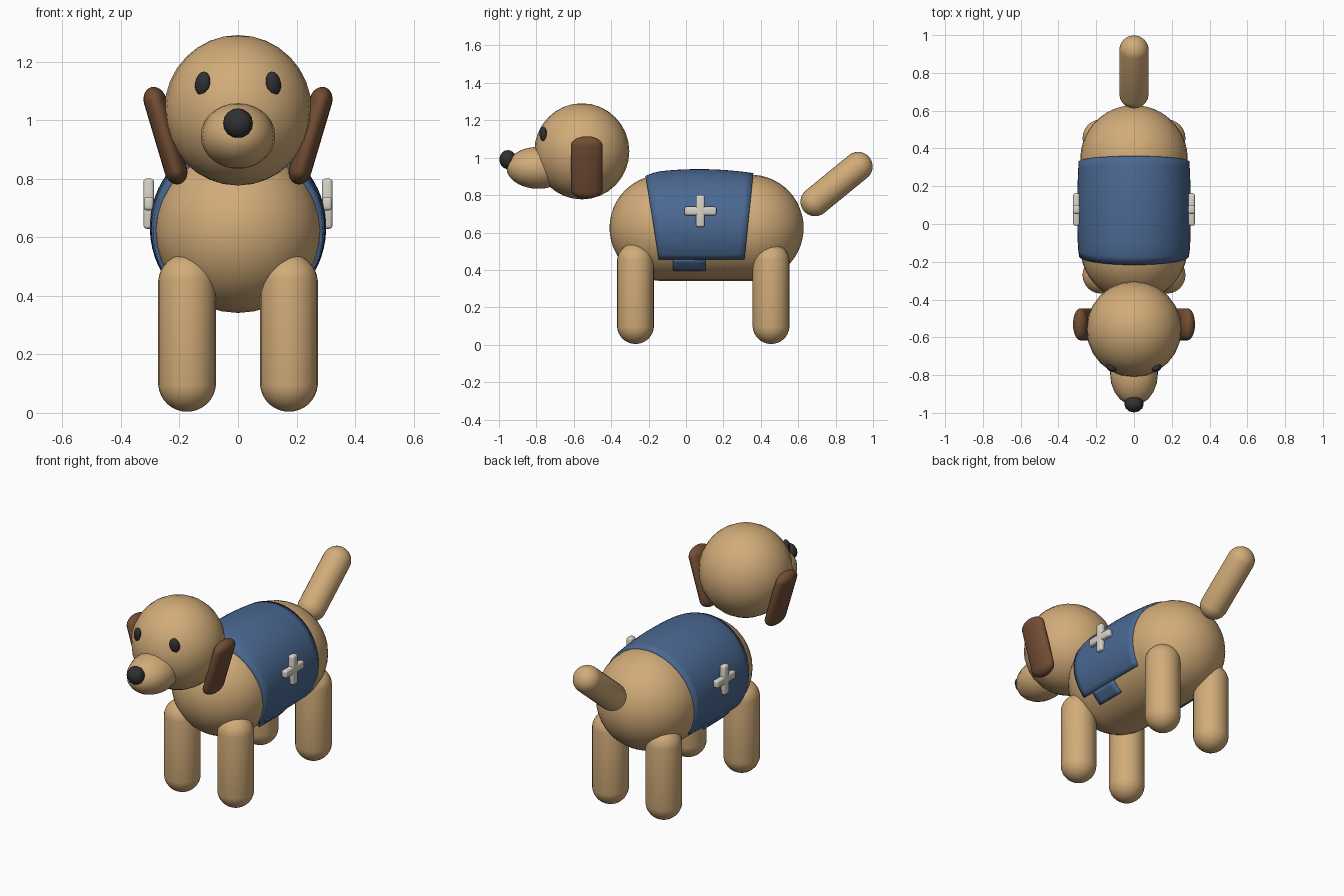
import bpy, bmesh, math
from mathutils import Vector, Matrix

if "Cube" in bpy.data.objects:
    bpy.data.objects.remove(bpy.data.objects["Cube"])


def material(name, rgb):
    m = bpy.data.materials.new(name)
    m.diffuse_color = (*rgb, 1)
    m.use_nodes = True
    m.node_tree.nodes["Principled BSDF"].inputs["Base Color"].default_value = m.diffuse_color
    return m


FUR = material("tan_fur", (0.64, 0.41, 0.19))
BROWN = material("brown_ear", (0.17, 0.075, 0.035))
DARK = material("dark", (0.03, 0.03, 0.033))
BLUE = material("blue_cloth", (0.07, 0.14, 0.29))
WHITE = material("off_white", (0.68, 0.66, 0.58))


def finish(name, bm, mat, angle=40):
    bmesh.ops.recalc_face_normals(bm, faces=bm.faces)
    me = bpy.data.meshes.new(name)
    bm.to_mesh(me)
    bm.free()
    ob = bpy.data.objects.new(name, me)
    bpy.context.collection.objects.link(ob)
    me.materials.append(mat)
    bpy.ops.object.select_all(action='DESELECT')
    ob.select_set(True)
    bpy.context.view_layer.objects.active = ob
    bpy.ops.object.shade_smooth_by_angle(angle=math.radians(angle))
    return ob


def capsule(name, p0, p1, radii, mat, seg=24, rings=17):
    """Domed rod between two dome centres; radii are across x, across y, dome height."""
    p0, p1 = Vector(p0), Vector(p1)
    axis = p1 - p0
    bm = bmesh.new()
    bmesh.ops.create_uvsphere(bm, u_segments=seg, v_segments=rings, radius=1)
    for v in bm.verts:
        side = math.copysign(axis.length / 2, v.co.z)
        v.co = (v.co.x * radii[0], v.co.y * radii[1], v.co.z * radii[2] + side)
    z = axis.normalized()
    x = Vector((1, 0, 0))
    x = (x - z * x.dot(z)).normalized()
    rot = Matrix((x, z.cross(x), z)).transposed().to_4x4()
    bm.transform(Matrix.Translation((p0 + p1) / 2) @ rot)
    return finish(name, bm, mat)


def ball(name, centre, radii, mat, seg=20, rings=14, tilt=(0, 0)):
    bm = bmesh.new()
    bmesh.ops.create_uvsphere(bm, u_segments=seg, v_segments=rings, radius=1)
    bm.transform(Matrix.Translation(centre) @ Matrix.Rotation(tilt[0], 4, 'Z')
                 @ Matrix.Rotation(tilt[1], 4, 'Y') @ Matrix.Diagonal((*radii, 1)))
    return finish(name, bm, mat)


# Body and tail
R, ZC, Y0, Y1 = 0.284, 0.625, -0.125, 0.345
capsule("body", (0, Y0, ZC), (0, Y1, ZC), (R, R, R), FUR, 32, 25)
capsule("tail", (0, 0.69, 0.765), (0, 0.92, 0.953), (0.078,) * 3, FUR)

# Head, muzzle and nose
ball("head", (0, -0.557, 1.034), (0.252, 0.254, 0.257), FUR, 24, 16)
ball("muzzle", (0, -0.79, 0.946), (0.127, 0.17, 0.112), FUR)
ball("nose", (0, -0.953, 0.99), (0.051, 0.045, 0.051), DARK, 12, 8)


# Vest: a sheet hugging the body
def vest_point(t, y):
    d = max(Y0 - y, y - Y1, 0)
    body_r = math.sqrt(R * R - d * d)
    s = math.sin(t)
    bulge = 0.010 + (0.013 if s > 0 else 0.006) * s
    r = body_r + 0.007 + bulge * max(0, 1 - ((y - 0.07) / 0.3) ** 2)
    return Vector((r * math.cos(t), y, ZC + r * s))


def vest_patch(name, a0, a1, rows, front, back, cols=14):
    bm = bmesh.new()
    grid = []
    for i in range(rows + 1):
        t = math.radians(a0 + (a1 - a0) * i / rows)
        f, b = front(math.sin(t)), back(math.sin(t))
        grid.append([bm.verts.new(vest_point(t, f + (b - f) * j / cols))
                     for j in range(cols + 1)])
    for r0, r1 in zip(grid, grid[1:]):
        for j in range(cols):
            bm.faces.new((r0[j], r0[j + 1], r1[j + 1], r1[j]))
    ob = finish(name, bm, BLUE)
    solid = ob.modifiers.new("thickness", 'SOLIDIFY')
    solid.thickness = 0.02
    # the lining always lies inside the outer sheet
    mid = ob.data.polygons[len(ob.data.polygons) // 2]
    outward = mid.normal.dot(mid.center - Vector((0, mid.center.y, ZC)))
    solid.offset = -1 if outward > 0 else 1


vest_patch("vest", -35, 215, 44,
           lambda s: -0.172 - 0.045 * s, lambda s: 0.33 + 0.03 * s)
for side, a0, a1 in (("right", -51, -35), ("left", 215, 231)):
    vest_patch("vest_flap_" + side, a0, a1, 4, lambda s: -0.07, lambda s: 0.105, 6)


# Cross badge: two rounded bars
def badge(name, x):
    bm = bmesh.new()
    for size in ((0.036, 0.046, 0.172), (0.034, 0.172, 0.046)):
        bmesh.ops.create_cube(bm, size=1, matrix=Matrix.Translation((x, 0.077, 0.715))
                              @ Matrix.Diagonal((*size, 1)))
    bmesh.ops.bevel(bm, geom=bm.edges[:], offset=0.011, segments=3,
                    profile=0.5, affect='EDGES')
    finish(name, bm, WHITE)


# Mirrored parts: legs, ears, eyes, badges
for side, s in (("right", 1), ("left", -1)):
    for end, y in (("front", -0.27), ("back", 0.455)):
        capsule(f"{end}_leg_{side}", (s * 0.174, y, 0.103), (s * 0.174, y, 0.445),
                (0.099,) * 3, FUR)
    capsule("ear_" + side, (s * 0.213, -0.531, 0.83), (s * 0.283, -0.531, 1.065),
            (0.039, 0.085, 0.05), BROWN)
    ball("eye_" + side, (s * 0.121, -0.763, 1.126), (0.028, 0.018, 0.041), DARK,
         12, 8, (s * 0.5, -s * 0.2))
    badge("cross_badge_" + side, s * 0.305)
